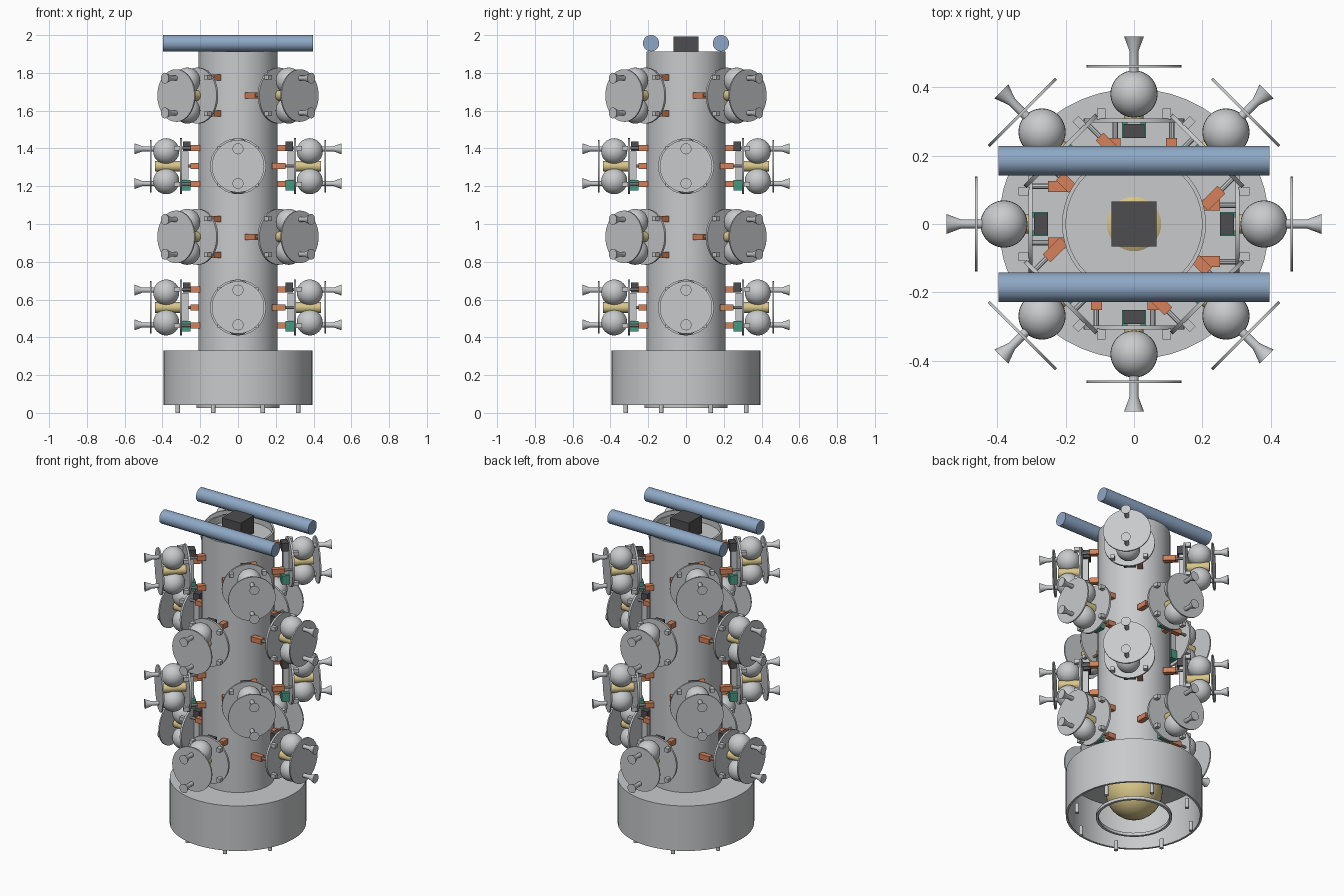
import bpy, bmesh
from math import radians, sin, cos, tau
from mathutils import Matrix, Vector

cube = bpy.data.objects.get("Cube")
if cube:
    bpy.data.objects.remove(cube, do_unlink=True)


def material(name, rgb):
    m = bpy.data.materials.new(name)
    m.use_nodes = True
    m.diffuse_color = (*rgb, 1)
    m.node_tree.nodes["Principled BSDF"].inputs["Base Color"].default_value = (*rgb, 1)
    return m


GREY = material("light_grey", (0.58, 0.59, 0.6))
BLUE = material("steel_blue", (0.27, 0.39, 0.56))
YELLOW = material("pale_gold", (0.68, 0.56, 0.25))
ORANGE = material("copper_orange", (0.66, 0.22, 0.1))
GREEN = material("teal_green", (0.06, 0.32, 0.22))
DARK = material("charcoal", (0.075, 0.075, 0.08))

ALONG_X = Matrix.Rotation(radians(90), 4, "Y")


def finish(name, bm, mat, matrix=Matrix()):
    """Turn a bmesh into a mesh with smooth faces and sharp corners."""
    bmesh.ops.recalc_face_normals(bm, faces=bm.faces)
    bm.transform(matrix)
    mesh = bpy.data.meshes.new(name)
    bm.to_mesh(mesh)
    bm.free()
    mesh.materials.append(mat)
    mesh.shade_smooth()
    mesh.set_sharp_from_angle(angle=radians(30))
    return mesh


def lathe(name, profile, mat, matrix=Matrix(), steps=48, closed=False):
    """Revolve (radius, height) points around the z axis."""
    bm = bmesh.new()
    verts = [bm.verts.new((r, 0, z)) for r, z in profile]
    pairs = list(zip(verts, verts[1:]))
    if closed:
        pairs.append((verts[-1], verts[0]))
    edges = [bm.edges.new(p) for p in pairs]
    bmesh.ops.spin(bm, geom=verts + edges, cent=(0, 0, 0), axis=(0, 0, 1),
                   angle=tau, steps=steps, use_duplicate=False)
    bmesh.ops.remove_doubles(bm, verts=bm.verts, dist=1e-5)
    return finish(name, bm, mat, matrix)


def rod(name, radius, start, end, mat, matrix=Matrix(), steps=16):
    return lathe(name, [(0, start), (radius, start), (radius, end), (0, end)],
                 mat, matrix, steps)


def ball(name, radius, centre, mat, segments=32):
    bm = bmesh.new()
    bmesh.ops.create_uvsphere(bm, u_segments=segments, v_segments=segments // 2, radius=radius)
    return finish(name, bm, mat, Matrix.Translation(centre))


def box(name, low, high, mat):
    bm = bmesh.new()
    bmesh.ops.create_cube(bm, size=1)
    low, high = Vector(low), Vector(high)
    return finish(name, bm, mat, Matrix.Translation((low + high) / 2)
                  @ Matrix.Diagonal((*(high - low), 1)))


def place(mesh, matrix=Matrix()):
    obj = bpy.data.objects.new(mesh.name, mesh)
    obj.matrix_world = matrix
    bpy.context.collection.objects.link(obj)


def at(x, y, z):
    return Matrix.Translation((x, y, z))


# Central tower with a shallow recessed top
place(lathe("tower", [(0, 1.87), (0.199, 1.87), (0.199, 1.914), (0.21, 1.914),
                      (0.21, 0.31), (0, 0.31)], GREY))
place(ball("top_tank", 0.16, (0, 0, 1.732), YELLOW))
place(box("top_box", (-0.066, -0.066, 1.88), (0.066, 0.066, 1.992), DARK))

# Hollow drum base, open below
place(lathe("base_drum", [(0, 0.329), (0.395, 0.329), (0.395, 0.042),
                          (0.382, 0.042), (0.382, 0.315), (0, 0.315)], GREY))
place(ball("bottom_tank", 0.165, (0, 0, 0.2), YELLOW))
place(lathe("docking_ring", [(0.205, 0.026), (0.22, 0.026), (0.22, 0.045),
                             (0.205, 0.045)], GREY, closed=True))
pin = rod("base_pin", 0.012, 0, 0.06, GREY)
for i in range(8):
    a = radians(22.5 + 45 * i)
    place(pin, at(0.345 * cos(a), 0.345 * sin(a), 0))

# Long rods across the top
top_rod = rod("top_rod", 0.043, -0.396, 0.396, BLUE, ALONG_X, 32)
for side in (-1, 1):
    place(top_rod, at(0, side * 0.185, 1.957))

# One satellite module, built pointing along +x
parts = [
    rod("mount_plate", 0.148, 0.296, 0.308, GREY, ALONG_X, 40),
    rod("outer_shield", 0.139, 0.457, 0.465, GREY, ALONG_X, 40),
    rod("core_tank", 0.028, 0.3, 0.44, YELLOW, ALONG_X, 20),
    box("dark_unit", (0.252, -0.03, 0.08), (0.292, 0.03, 0.132), DARK),
    box("green_unit", (0.252, -0.035, -0.128), (0.296, 0.035, -0.072), GREEN),
    box("inner_block", (0.262, -0.02, -0.07), (0.297, 0.02, 0.078), GREY),
]
for side in (-1, 1):
    parts.append(ball("sphere_tank", 0.069, (0.38, 0, side * 0.079), GREY))
    parts.append(lathe("nozzle", [(0, 0.42), (0.013, 0.42), (0.013, 0.505),
                                  (0.029, 0.548), (0, 0.548)], GREY,
                       at(0, 0, side * 0.092) @ ALONG_X, 20))

# Three copper clamps and struts around each mount
for degrees in (60, 180, 300):
    s, z = 0.11 * cos(radians(degrees)), 0.11 * sin(radians(degrees))
    h = 0.016
    inner = 0.2 if s > 0 else 0.18
    parts.append(box("clamp", (inner, s - h, z - h), (0.252, s + h, z + h), ORANGE))
    parts.append(rod("strut", 0.008, 0.25, 0.298, GREY, at(0, s, z) @ ALONG_X, 10))

# Four bolts near the plate rim
for sy in (-1, 1):
    for sz in (-1, 1):
        y, z, h = sy * 0.096, sz * 0.096, 0.012
        parts.append(box("plate_bolt", (0.306, y - h, z - h), (0.338, y + h, z + h), GREY))

# Four tiers of four modules, every other tier turned
for tier in range(4):
    for quarter in range(4):
        turn = Matrix.Rotation(radians(90 * quarter + 45 * (tier % 2)), 4, "Z")
        for mesh in parts:
            place(mesh, at(0, 0, 0.558 + 0.374 * tier) @ turn)
